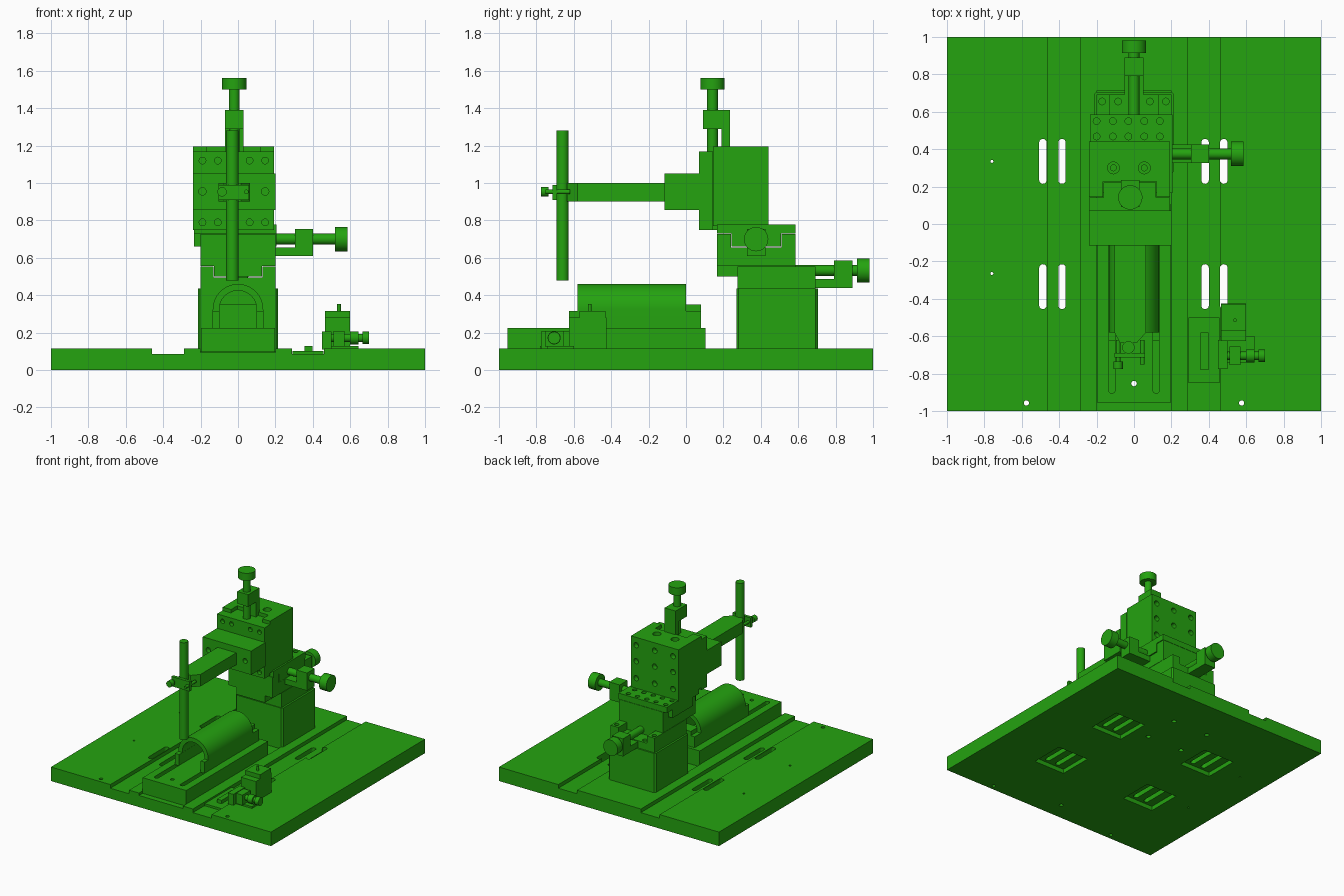
import bpy, bmesh, math

mat = bpy.data.materials.new("green")
mat.diffuse_color = (0.018, 0.367, 0.005, 1)


def prism(name, pts, axis, a, b):
    """Extrude a 2D outline along an axis: x uses (y,z), y uses (x,z), z uses (x,y)."""
    place = {'x': lambda p, t: (t, p[0], p[1]),
             'y': lambda p, t: (p[0], t, p[1]),
             'z': lambda p, t: (p[0], p[1], t)}[axis]
    bm = bmesh.new()
    lo = [bm.verts.new(place(p, a)) for p in pts]
    hi = [bm.verts.new(place(p, b)) for p in pts]
    n = len(pts)
    bm.faces.new(lo)
    bm.faces.new(hi)
    for i in range(n):
        bm.faces.new((lo[i], lo[(i + 1) % n], hi[(i + 1) % n], hi[i]))
    bmesh.ops.recalc_face_normals(bm, faces=bm.faces)
    me = bpy.data.meshes.new(name)
    bm.to_mesh(me)
    bm.free()
    me.materials.append(mat)
    ob = bpy.data.objects.new(name, me)
    bpy.context.collection.objects.link(ob)
    return ob


def box(name, x0, x1, y0, y1, z0, z1):
    return prism(name, [(x0, y0), (x1, y0), (x1, y1), (x0, y1)], 'z', z0, z1)


def arc(u, v, r, a0, a1, n):
    return [(u + r * math.cos(math.radians(a0 + (a1 - a0) * i / n)),
             v + r * math.sin(math.radians(a0 + (a1 - a0) * i / n))) for i in range(n + 1)]


def smooth(ob):
    bpy.context.view_layer.objects.active = ob
    bpy.ops.object.select_all(action='DESELECT')
    ob.select_set(True)
    bpy.ops.object.shade_smooth_by_angle(angle=math.radians(30))
    return ob


def cyl(name, axis, u, v, r, a, b, n=32):
    return smooth(prism(name, arc(u, v, r, 0, 360, n)[:-1], axis, a, b))


def slot(x, y0, y1, r, z0, z1):
    return prism("cutter", arc(x, y1 - r, r, 0, 180, 10) + arc(x, y0 + r, r, 180, 360, 10), 'z', z0, z1)


def cut(ob, cutters):
    bpy.context.view_layer.objects.active = ob
    for c in cutters:
        c.hide_render = True
        m = ob.modifiers.new("cut", 'BOOLEAN')
        m.operation, m.solver, m.object = 'DIFFERENCE', 'EXACT', c
        bpy.ops.object.modifier_apply(modifier=m.name)
        bpy.data.objects.remove(c)
    return smooth(ob)


def holes(axis, us, vs, r, a, b):
    return [cyl("cutter", axis, u, v, r, a, b, 16) for u in us for v in vs]


# Base plate: long channels, slots, underside pockets, bolt holes
plate = box("base_plate", -1, 1, -1, 1, 0, 0.115)
cs = [box("cutter", s * .375 - .085, s * .375 + .085, -1.1, 1.1, .085, .2) for s in (-1, 1)]
cs.append(box("cutter", -.2, .2, -1.1, .71, .095, .2))
for cy in (-.335, .335):
    for sx in (-1, 1):
        cs.append(box("cutter", sx * .435 - .14, sx * .435 + .14, cy - .14, cy + .14, -.1, .035))
    cs += [slot(x, cy - .12, cy + .12, .02, -.1, .3) for x in (-.487, -.385, .38, .48)]
cs += holes('z', (-.76,), (.335, -.265), .008, -.1, .3)
cs += holes('z', (-.575, .575), (-.957,), .014, -.1, .3)
cs += holes('z', (0,), (-.853,), .015, -.1, .3)
cs += holes('z', (-.16, .16), (.36, .66), .018, -.1, .06)
cut(plate, cs)

# Specimen bed and arched trough
bed = box("bed", -.198, .198, -.955, .105, .096, .225)
cut(bed, [slot(x, -.905, -.45, .018, .15, .3) for x in (-.118, .118)] +
    holes('z', (0,), (-.853,), .015, 0, .3))
trough = prism("arched_trough",
               [(.135, .222)] + arc(0, .325, .135, 0, 180, 32) + [(-.135, .222), (-.1, .222)] +
               arc(0, .325, .1, 180, 0, 32) + [(.1, .222)], 'y', -.58, 0)
smooth(trough)
box("trough_end_stop", -.1, .1, -.02, .08, .222, .35)
for s in (-1, 1):
    box("trough_foot", s * .117 - .018, s * .117 + .018, -.625, .08, .222, .315)

# Riser column with chamfered jacket
jacket = prism("riser_jacket", [(-.203, .27), (.203, .27), (.215, .282), (.215, .693), (.203, .705),
                                (-.203, .705), (-.215, .693), (-.215, .282)], 'z', .11, .435)
riser = prism("riser", [(-.2, .096), (.2, .096), (.2, .555), (.13, .555), (.13, .495),
                        (-.13, .495), (-.13, .555), (-.2, .555)], 'y', .276, .693)
cut(riser, holes('z', (-.17, -.085, .085, .17), (.655,), .018, .46, .7))

# Cross slides: lower moves in y, upper carriage moves in x
prism("lower_slide", [(-.2, .557), (-.128, .557), (-.128, .5), (.128, .5), (.128, .557), (.2, .557),
                      (.2, .62), (-.2, .62)], 'y', .165, .585)
prism("lower_slide_top", [(.165, .61), (.585, .61), (.585, .727), (.51, .727), (.51, .655),
                          (.24, .655), (.24, .727), (.165, .727)], 'x', -.2, .2)
carriage = prism("upper_carriage", [(.165, .729), (.242, .729), (.242, .66), (.508, .66), (.508, .729),
                                    (.585, .729), (.585, .777), (.165, .777)], 'x', -.235, .205)
cut(carriage, holes('z', (-.2, -.113, -.03, .055, .138), (.468, .55), .018, .75, .9))

# Vertical stage
body = prism("vertical_body", [(-.24, .144), (-.165, .144), (-.165, .226), (.12, .226), (.12, .144),
                               (.192, .144), (.192, .44), (-.24, .44)], 'z', .77, 1.195)
cut(body, holes('y', (-.19, -.023, .145), (.86, 1.0, 1.13), .022, .4, .6) +
    holes('z', (-.11, .055), (.3,), .032, 1.165, 1.3) +
    holes('z', (-.11, .055), (.3,), .016, 1.1, 1.3))
front = prism("vertical_slide", [(-.24, .07), (.192, .07), (.192, .142), (.118, .142), (.118, .222),
                                 (-.163, .222), (-.163, .142), (-.24, .142)], 'z', .75, 1.168)
cut(front, holes('y', (-.19, -.108, .062, .145), (.79, 1.12), .018, 0, .1))

# Arm holder, arm and probe rod with its clamp
holder = box("arm_holder", -.24, .2, -.115, .072, .855, 1.05)
cut(holder, holes('y', (-.19, .145), (.955,), .02, -.2, -.08))
prism("arm", [(-.105, -.11), (-.105, -.58), (-.075, -.635), (.015, -.635), (.065, -.58), (.065, -.11)],
      'z', .902, 1.0)
cyl("probe_rod", 'z', -.03, -.66, .033, .48, 1.28)
box("rod_clamp", -.105, .06, -.715, -.69, .91, .99)
for x in (-.085, .045):
    cyl("clamp_screw", 'y', x, .953, .012, -.75, -.62, 16)
cyl("clamp_knob", 'y', -.085, .953, .025, -.775, -.735, 20)

# Adjuster screws: spindle, sleeve block, knob, bracket
cyl("z_spindle", 'z', -.02, .142, .029, 1.15, 1.51)
box("z_sleeve", -.07, .03, .09, .235, 1.29, 1.39)
box("z_bracket", -.07, .03, .19, .235, 1.15, 1.3)
cyl("z_knob", 'z', -.02, .142, .065, 1.5, 1.562)

cyl("x_spindle", 'x', .375, .7, .029, .18, .53)
box("x_sleeve", .305, .4, .325, .425, .61, .755)
box("x_bracket", .19, .4, .325, .425, .61, .655)
cyl("x_knob", 'x', .375, .7, .065, .518, .585)

cyl("y_spindle", 'y', 0, .532, .029, .58, .92)
box("y_sleeve", -.05, .05, .79, .89, .44, .585)
box("y_bracket", -.05, .05, .68, .89, .44, .488)
cyl("y_knob", 'y', 0, .532, .065, .915, .98)

# Small side stage riding in the right channel
box("side_slider", .292, .458, -.85, -.5, .08, .102)
box("side_slider_key", .355, .397, -.78, -.58, .1, .13)
box("side_stage_base", .46, .645, -.74, -.6, .11, .13)
box("side_stage_block", .45, .5, -.775, -.62, .11, .205)
box("side_tower", .465, .6, -.625, -.475, .11, .28)
box("side_tower_back", .465, .6, -.48, -.425, .11, .28)
box("side_tower_cap", .465, .6, -.57, -.43, .278, .315)
cyl("side_tower_pin", 'z', .54, -.515, .01, .31, .352, 16)
box("side_sleeve", .51, .57, -.755, -.655, .125, .21)
cyl("side_spindle", 'x', -.705, .172, .022, .49, .67, 20)
cyl("side_collar", 'x', -.705, .172, .035, .6, .645, 24)
cyl("side_knob", 'x', -.705, .172, .033, .665, .7, 24)
